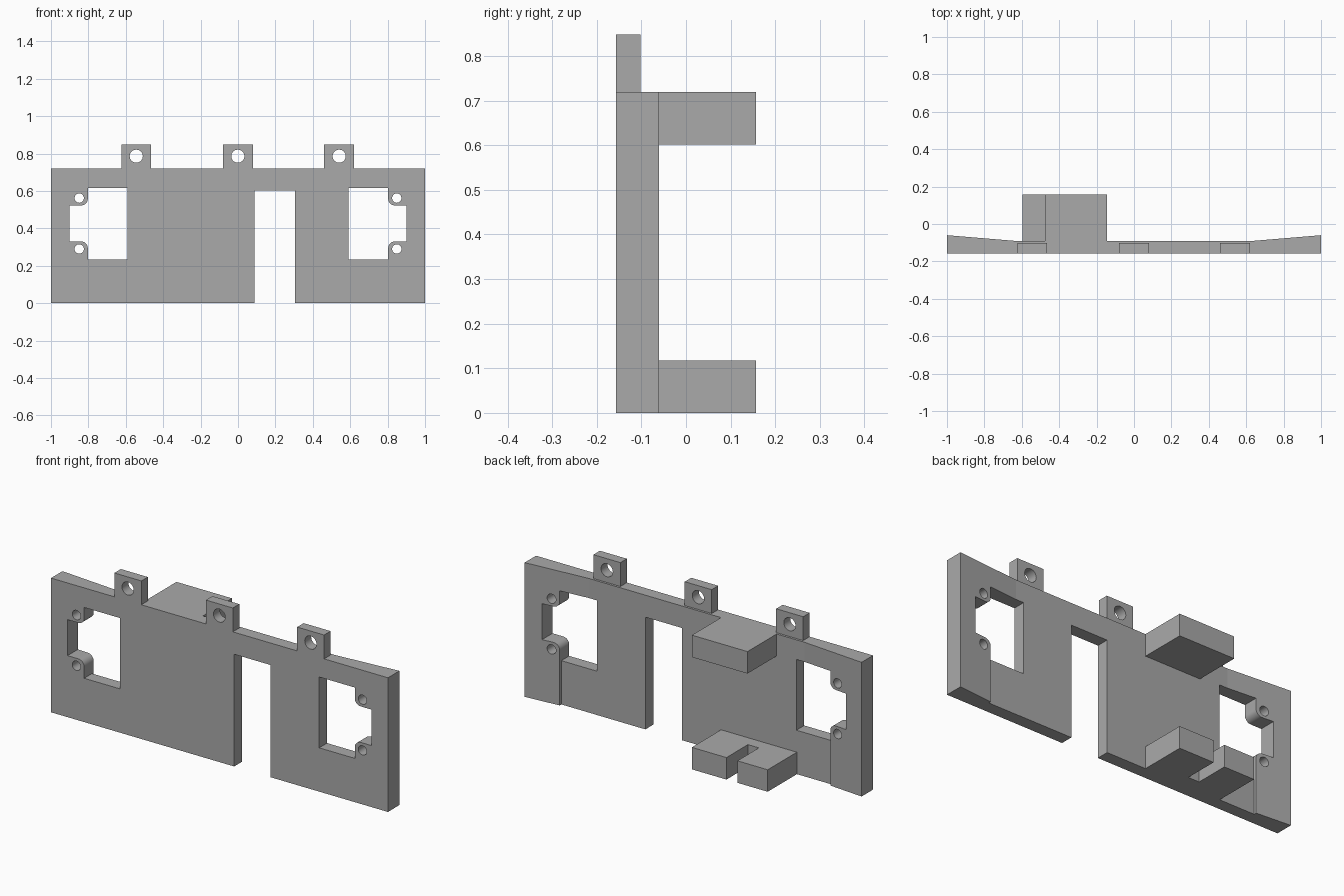
import bpy, bmesh, math
from mathutils import Vector

if "Cube" in bpy.data.objects:
    bpy.data.objects.remove(bpy.data.objects["Cube"], do_unlink=True)

grey = bpy.data.materials.new("mid grey")
grey.use_nodes = True
colour = (0.4, 0.4, 0.4, 1)
grey.diffuse_color = colour
grey.node_tree.nodes["Principled BSDF"].inputs["Base Color"].default_value = colour

FRONT, BACK, REAR = -0.157, -0.09, 0.157
TOP = 0.72


def prism(name, points, axis, start, end):
    """Extrude a closed outline along y (outline in x, z) or z (outline in x, y)."""
    bm = bmesh.new()
    verts = [bm.verts.new((u, start, v) if axis == "y" else (u, v, start)) for u, v in points]
    face = bm.faces.new(verts)
    grown = bmesh.ops.extrude_face_region(bm, geom=[face])["geom"]
    step = Vector((0, end - start, 0)) if axis == "y" else Vector((0, 0, end - start))
    bmesh.ops.translate(bm, vec=step, verts=[g for g in grown if isinstance(g, bmesh.types.BMVert)])
    bmesh.ops.recalc_face_normals(bm, faces=bm.faces)
    mesh = bpy.data.meshes.new(name)
    bm.to_mesh(mesh)
    bm.free()
    mesh.materials.append(grey)
    obj = bpy.data.objects.new(name, mesh)
    bpy.context.collection.objects.link(obj)
    return obj


def rect(a, b, c, d):
    return [(a, c), (b, c), (b, d), (a, d)]


def arc(cx, cz, r, begin, sweep, n):
    return [(cx + r * math.cos(math.radians(begin + sweep * i / n)),
             cz + r * math.sin(math.radians(begin + sweep * i / n))) for i in range(n + 1)]


def hole(x, z, r):
    return prism("hole_cutter", arc(x, z, r, 0, 360, 32)[:-1], "y", -0.3, 0.1)


def cut(target, cutters):
    for cutter in cutters:
        cutter.hide_render = True
        mod = target.modifiers.new("cut", "BOOLEAN")
        mod.operation = "DIFFERENCE"
        mod.solver = "EXACT"
        mod.object = cutter
        bpy.context.view_layer.objects.active = target
        bpy.ops.object.modifier_apply(modifier=mod.name)
        bpy.data.objects.remove(cutter, do_unlink=True)


# Main plate, thickening towards both ends
plate = prism("main_plate", [(-1, FRONT), (1, FRONT), (1, -0.06), (0.64, BACK),
                             (-0.64, BACK), (-1, -0.06)], "z", 0, TOP)
cutters = [prism("slot_cutter", rect(0.087, 0.304, -0.1, 0.602), "y", -0.3, 0.1)]

# Side windows with rounded screw corners, and the shallow recess under each
for side in (-1, 1):
    inner, step, outer = 0.592, 0.803, 0.902
    r = 0.035
    window = [(inner, 0.235), (step, 0.235)]
    window += arc(step + r, 0.33 - r, r, 180, -90, 8)
    window += [(outer, 0.33), (outer, 0.523)]
    window += arc(step + r, 0.523 + r, r, 270, -90, 8)
    window += [(step, 0.615), (inner, 0.615)]
    cutters.append(prism("window_cutter", [(side * x, z) for x, z in window], "y", -0.3, 0.1))
    cutters += [hole(side * 0.849, z, 0.025) for z in (0.29, 0.562)]
    a, b = sorted((side * 0.61, side * step))
    cutters.append(prism("recess_cutter", rect(a, b, -0.1, 0.3), "y", BACK - 0.0005, 0.1))
cut(plate, cutters)

# Mounting tabs along the top edge
tabs = []
for name, x in (("right", -0.544), ("middle", -0.001), ("left", 0.541)):
    tab = prism(name + "_tab", rect(x - 0.08, x + 0.08, TOP, 0.848), "y", FRONT, -0.102)
    cut(tab, [hole(x, 0.786, 0.035)])
    tabs.append(tab)

# Rear blocks: plain upper one, notched lower one
upper = prism("upper_block", rect(-0.475, -0.145, BACK, REAR), "z", 0.602, TOP)
lower = prism("lower_block", [(-0.595, BACK), (-0.145, BACK), (-0.145, REAR), (-0.35, REAR),
                              (-0.35, -0.025), (-0.415, -0.025), (-0.415, REAR),
                              (-0.595, REAR)], "z", 0, 0.118)

# Smooth the round holes, keep the edges sharp
bpy.ops.object.select_all(action="DESELECT")
for obj in [plate, upper, lower] + tabs:
    obj.select_set(True)
bpy.context.view_layer.objects.active = plate
bpy.ops.object.shade_smooth_by_angle(angle=math.radians(20))
# The very shallow bends of the plate stay flat
for poly in plate.data.polygons:
    if poly.area > 0.01:
        poly.use_smooth = False
